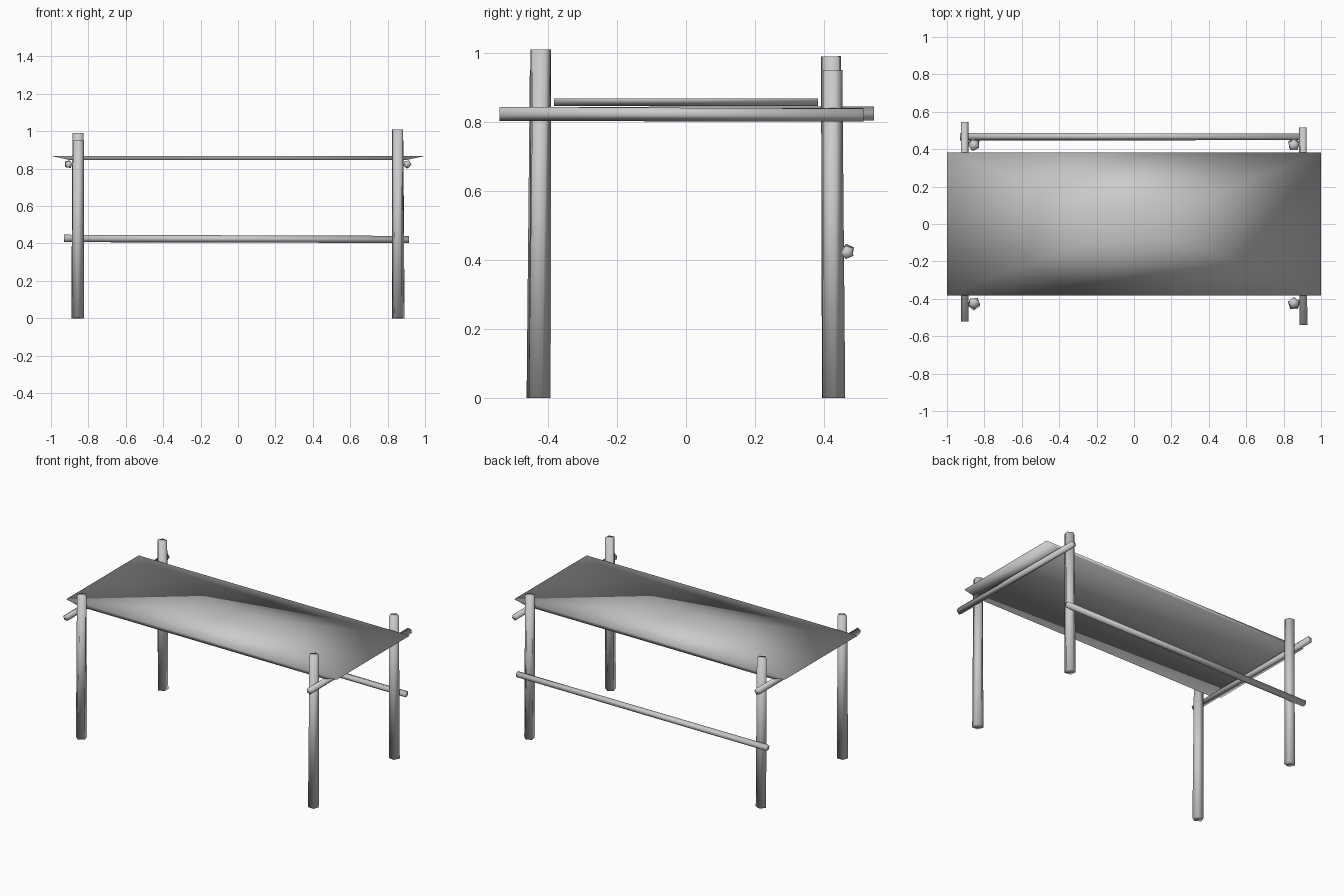
import bpy, bmesh, math
from mathutils import Vector

if "Cube" in bpy.data.objects:
    bpy.data.objects.remove(bpy.data.objects["Cube"])


def finish(name, bm):
    bmesh.ops.recalc_face_normals(bm, faces=bm.faces[:])
    for f in bm.faces:
        f.smooth = True
    me = bpy.data.meshes.new(name)
    bm.to_mesh(me)
    bm.free()
    ob = bpy.data.objects.new(name, me)
    bpy.context.collection.objects.link(ob)
    return ob


def pole(name, a, b, r0, r1, up, spin=0.0, sides=5):
    """Rough low-sided pole from a to b, tapering from r0 to r1."""
    a, b, up = Vector(a), Vector(b), Vector(up)
    d = (b - a).normalized()
    u = up.cross(d).normalized()
    v = d.cross(u)
    bm = bmesh.new()
    rings = []
    for p, r, twist in ((a, r0, 0.0), (b, r1, 0.2)):
        ring = []
        for i in range(sides):
            t = 2 * math.pi * i / sides + spin + twist
            ring.append(bm.verts.new(p + r * (u * math.cos(t) + v * math.sin(t))))
        rings.append(ring)
    for i in range(sides):
        j = (i + 1) % sides
        bm.faces.new((rings[0][i], rings[0][j], rings[1][j], rings[1][i]))
    bm.faces.new(rings[0])
    bm.faces.new(rings[1])
    return finish(name, bm)


# Table top: thin slab with a centre point above and undercut ends
bm = bmesh.new()
corners = ((-1, -1), (1, -1), (1, 1), (-1, 1))
top = [bm.verts.new((x, y * 0.382, 0.868)) for x, y in corners]
low = [bm.verts.new((x * 0.9, y * 0.382, 0.846)) for x, y in corners]
mid = bm.verts.new((0, 0, 0.868))
for i in range(4):
    j = (i + 1) % 4
    bm.faces.new((top[i], top[j], mid))
    bm.faces.new((top[i], low[i], low[j], top[j]))
bm.faces.new(low)
finish("table_top", bm)

# Four legs of uneven height
for name, sx, sy, h, spin in (("front_right_leg", 1, -1, 1.01, 0.3),
                              ("front_left_leg", -1, -1, 0.95, 0.9),
                              ("back_right_leg", 1, 1, 0.95, 1.4),
                              ("back_left_leg", -1, 1, 0.99, 0.6)):
    pole(name, (sx * 0.856, sy * 0.427, 0), (sx * 0.855, sy * 0.422, h),
         0.035, 0.031, (0, 1, 0), spin)

# End beams carrying the top
pole("left_beam", (-0.905, -0.52, 0.822), (-0.907, 0.545, 0.824),
     0.021, 0.022, (0, 0, 1), 0.4)
pole("right_beam", (0.905, -0.54, 0.824), (0.903, 0.515, 0.822),
     0.022, 0.021, (0, 0, 1), 0.8)

# Long rail across the back legs
pole("back_rail", (-0.93, 0.468, 0.426), (0.915, 0.468, 0.422),
     0.021, 0.02, (0, 0, 1), 0.5)
